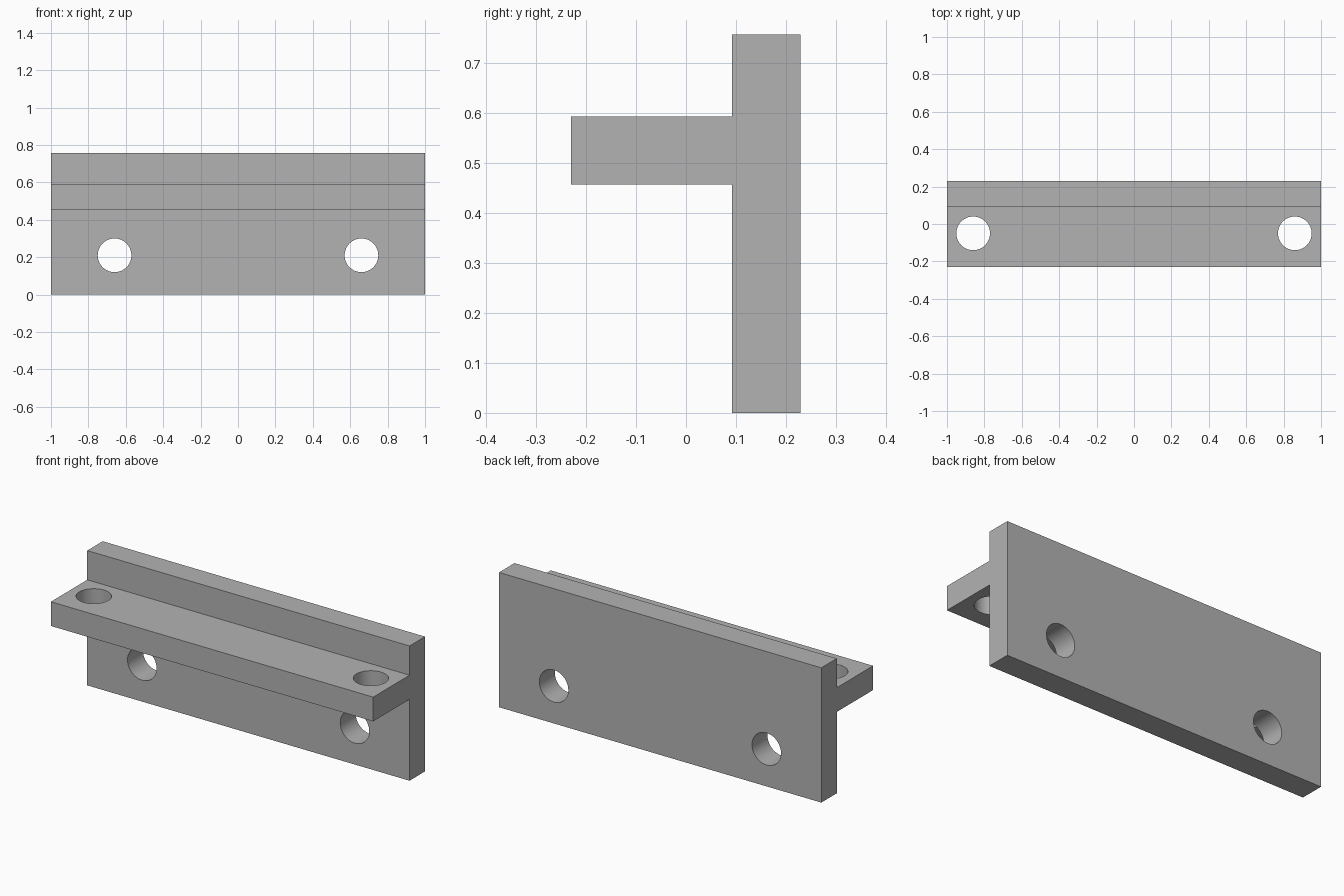
import bpy, bmesh
from math import radians

cube = bpy.data.objects.get("Cube")
if cube:
    bpy.data.objects.remove(cube, do_unlink=True)

# Dimensions
HALF_LEN = 1.0
FRONT, PLATE_FRONT, BACK = -0.23, 0.092, 0.229
SHELF_LOW, SHELF_HIGH, TOP = 0.456, 0.592, 0.756
HOLE_RADIUS = 0.09

grey = bpy.data.materials.new("plain_grey")
grey.use_nodes = True
colour = (0.45, 0.45, 0.45, 1)
grey.diffuse_color = colour
grey.node_tree.nodes["Principled BSDF"].inputs["Base Color"].default_value = colour

# T-shaped bracket: side profile (y, z) extruded along x
profile = [(BACK, 0), (BACK, TOP), (PLATE_FRONT, TOP), (PLATE_FRONT, SHELF_HIGH),
           (FRONT, SHELF_HIGH), (FRONT, SHELF_LOW), (PLATE_FRONT, SHELF_LOW),
           (PLATE_FRONT, 0)]
bm = bmesh.new()
face = bm.faces.new([bm.verts.new((-HALF_LEN, y, z)) for y, z in profile])
ext = bmesh.ops.extrude_face_region(bm, geom=[face])
moved = [v for v in ext["geom"] if isinstance(v, bmesh.types.BMVert)]
bmesh.ops.translate(bm, verts=moved, vec=(2 * HALF_LEN, 0, 0))
bmesh.ops.recalc_face_normals(bm, faces=bm.faces)
mesh = bpy.data.meshes.new("bracket")
bm.to_mesh(mesh)
bm.free()
mesh.materials.append(grey)
bracket = bpy.data.objects.new("bracket", mesh)
bpy.context.collection.objects.link(bracket)


def drill(location, tilt=0):
    """Cut a round through-hole into the bracket."""
    bpy.ops.mesh.primitive_cylinder_add(vertices=64, radius=HOLE_RADIUS, depth=0.25,
                                        location=location, rotation=(tilt, 0, 0))
    cutter = bpy.context.object
    cutter.name = "hole_cutter"
    cutter.hide_render = True
    cutter.data.materials.append(grey)
    mod = bracket.modifiers.new("hole", "BOOLEAN")
    mod.operation = "DIFFERENCE"
    mod.solver = "EXACT"
    mod.object = cutter
    bpy.ops.object.select_all(action="DESELECT")
    bracket.select_set(True)
    bpy.context.view_layer.objects.active = bracket
    bpy.ops.object.modifier_apply(modifier=mod.name)
    bpy.data.objects.remove(cutter, do_unlink=True)


# Mounting holes: a pair in the back plate and a pair in the shelf
for side in (-1, 1):
    drill((side * 0.66, (PLATE_FRONT + BACK) / 2, 0.21), radians(90))
    drill((side * 0.86, -0.05, (SHELF_LOW + SHELF_HIGH) / 2))

bpy.ops.object.shade_smooth_by_angle(angle=radians(30))
